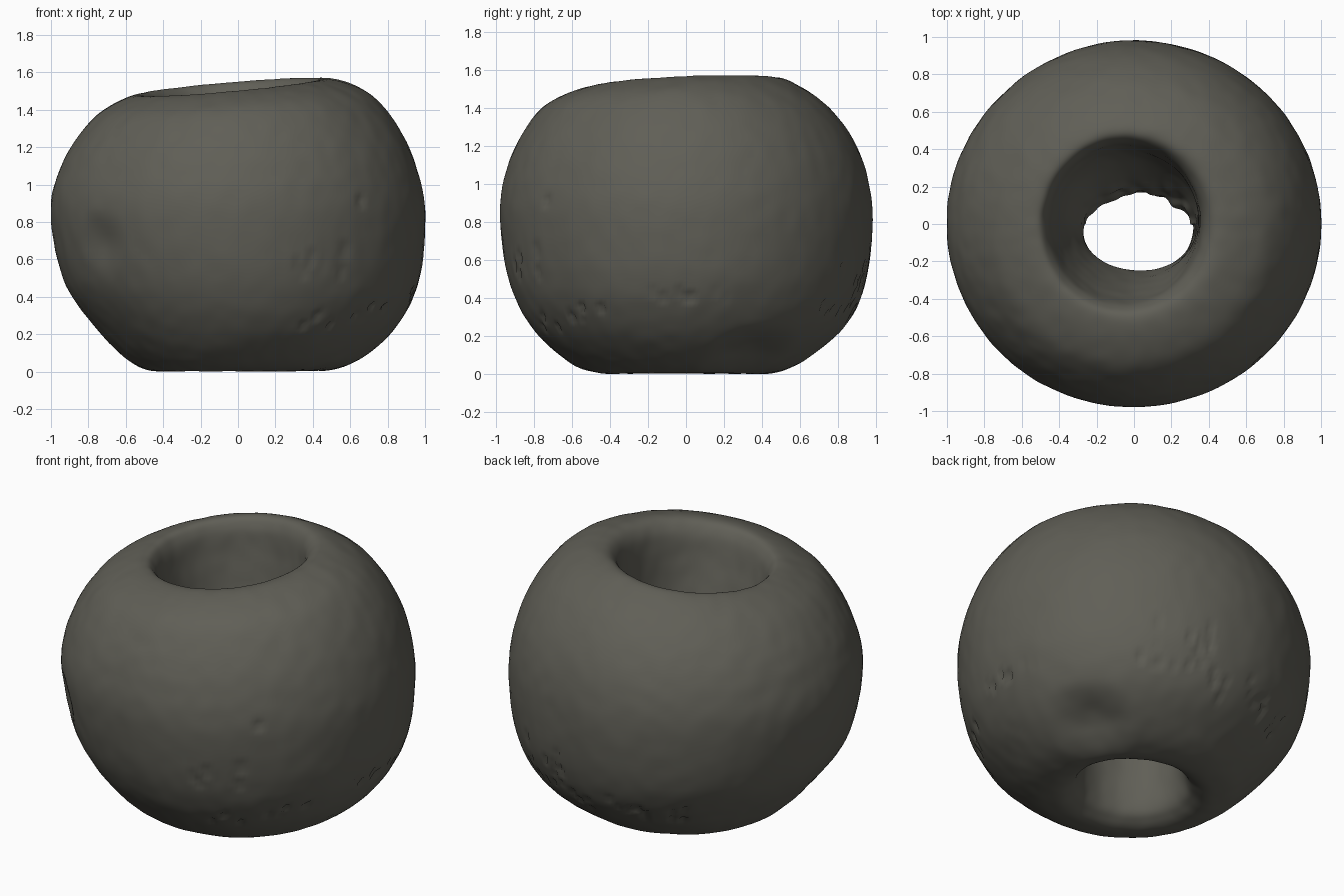
import bpy, bmesh, math, random
from mathutils import Vector, noise

old = bpy.data.objects.get("Cube")
if old:
    bpy.data.objects.remove(old, do_unlink=True)

random.seed(4)
SEGMENTS, STEPS = 256, 9

# Cross-section loop: height, then x min, x max, y min, y max of each ring
RINGS = [
    (.01, -.46, .48, -.46, .44),      # base
    (.07, -.59, .65, -.62, .61),
    (.25, -.77, .85, -.81, .83),
    (.50, -.935, .97, -.93, .95),
    (.85, -1.0, 1.0, -.98, .98),      # widest girth
    (1.1, -.955, .95, -.94, .935),
    (1.3, -.87, .83, -.86, .82),
    (1.45, -.74, .68, -.74, .66),
    (1.53, -.55, .48, -.53, .51),     # top crest
    (1.48, -.47, .38, -.44, .44),
    (1.3, -.43, .35, -.39, .41),      # upper funnel
    (1.0, -.37, .34, -.31, .35),
    (.75, -.29, .33, -.26, .20),
    (.62, -.27, .32, -.25, .16),      # waist of the bore
    (.40, -.28, .32, -.27, .22),
    (.12, -.30, .32, -.30, .29),
    (.03, -.36, .37, -.36, .34),
]


def spline(a, b, c, d, t):
    """Catmull-Rom between b and c."""
    return [(2*q + (r - p)*t + (2*p - 5*q + 4*r - s)*t*t
             + (3*q - p - 3*r + s)*t**3) / 2 for p, q, r, s in zip(a, b, c, d)]


def smooth(t):
    t = max(0, min(1, t))
    return t * t * (3 - 2*t)


# Body: one closed, lofted ring surface
n = len(RINGS)
loop = [spline(*(RINGS[(i + k) % n] for k in (-1, 0, 1, 2)), j / STEPS)
        for i in range(n) for j in range(STEPS)]
bm = bmesh.new()
grid = []
for z, x0, x1, y0, y1 in loop:
    row = []
    for s in range(SEGMENTS):
        a = math.tau * s / SEGMENTS
        x = (x0 + x1)/2 + (x1 - x0)/2 * math.cos(a)
        y = (y0 + y1)/2 + (y1 - y0)/2 * math.sin(a)
        tilt = smooth((z - .95) / .5) * (.085*x + .045*y)
        row.append(bm.verts.new((x, y, z + tilt)))
    grid.append(row)
for i, row in enumerate(grid):
    nxt = grid[(i + 1) % len(grid)]
    for s in range(SEGMENTS):
        t = (s + 1) % SEGMENTS
        bm.faces.new((row[s], row[t], nxt[t], nxt[s]))
bmesh.ops.recalc_face_normals(bm, faces=bm.faces)
bm.normal_update()

# Broad dents: centre, radius, depth
DENTS = [(Vector((-.71, -.63, .70)), .19, .03),
         (Vector((.60, .34, .08)), .29, .06)]

# Small pits scattered in patches: angle, height, angle spread, height spread, count
PATCHES = [(-62, .60, 10, .07, 9), (-49, .92, 1, .01, 1), (2, .42, 14, .03, 9),
           (-36, .32, 8, .03, 5), (65, .45, 14, .14, 16), (100, .32, 26, .08, 16),
           (-60, .28, 8, .04, 4)]
pits = [(math.radians(a + random.uniform(-da, da)), z + random.uniform(-dz, dz),
         random.uniform(.02, .034), random.uniform(.012, .026))
        for a, z, da, dz, count in PATCHES for _ in range(count)]

# Weathering: gentle unevenness, dents, pits and a ragged ledge in the bore
moves = []
for v in bm.verts:
    p = v.co
    radius, angle = math.hypot(p.x, p.y), math.atan2(p.y, p.x)
    shift = .004 * noise.noise(p * 3) + .003 * noise.noise(p * 11)
    for c, size, depth in DENTS:
        shift -= depth * smooth(1 - (p - c).length / size)
    if radius > .55:
        for a, z, size, depth in pits:
            if abs(p.z - z) < size:
                turn = (angle - a + math.pi) % math.tau - math.pi
                shift -= depth * smooth(1 - math.hypot(turn * radius, p.z - z) / size)
    elif p.y > 0 and .5 < p.z < .9:
        shift += .03 * noise.noise(p * 12) * smooth(1 - abs(p.z - .68) / .2)
    moves.append(v.normal * shift)
for v, m in zip(bm.verts, moves):
    v.co += m

# Rest on the ground
low = min(v.co.z for v in bm.verts)
for v in bm.verts:
    v.co.z -= low

mesh = bpy.data.meshes.new("pierced_stone")
bm.to_mesh(mesh)
bm.free()
stone = bpy.data.objects.new("pierced_stone", mesh)
bpy.context.collection.objects.link(stone)

# Dark grey stone
mat = bpy.data.materials.new("dark_grey_stone")
mat.use_nodes = True
colour = (.117, .114, .094, 1)
mat.diffuse_color = colour
mat.node_tree.nodes["Principled BSDF"].inputs["Base Color"].default_value = colour
mesh.materials.append(mat)

for f in mesh.polygons:
    f.use_smooth = True
